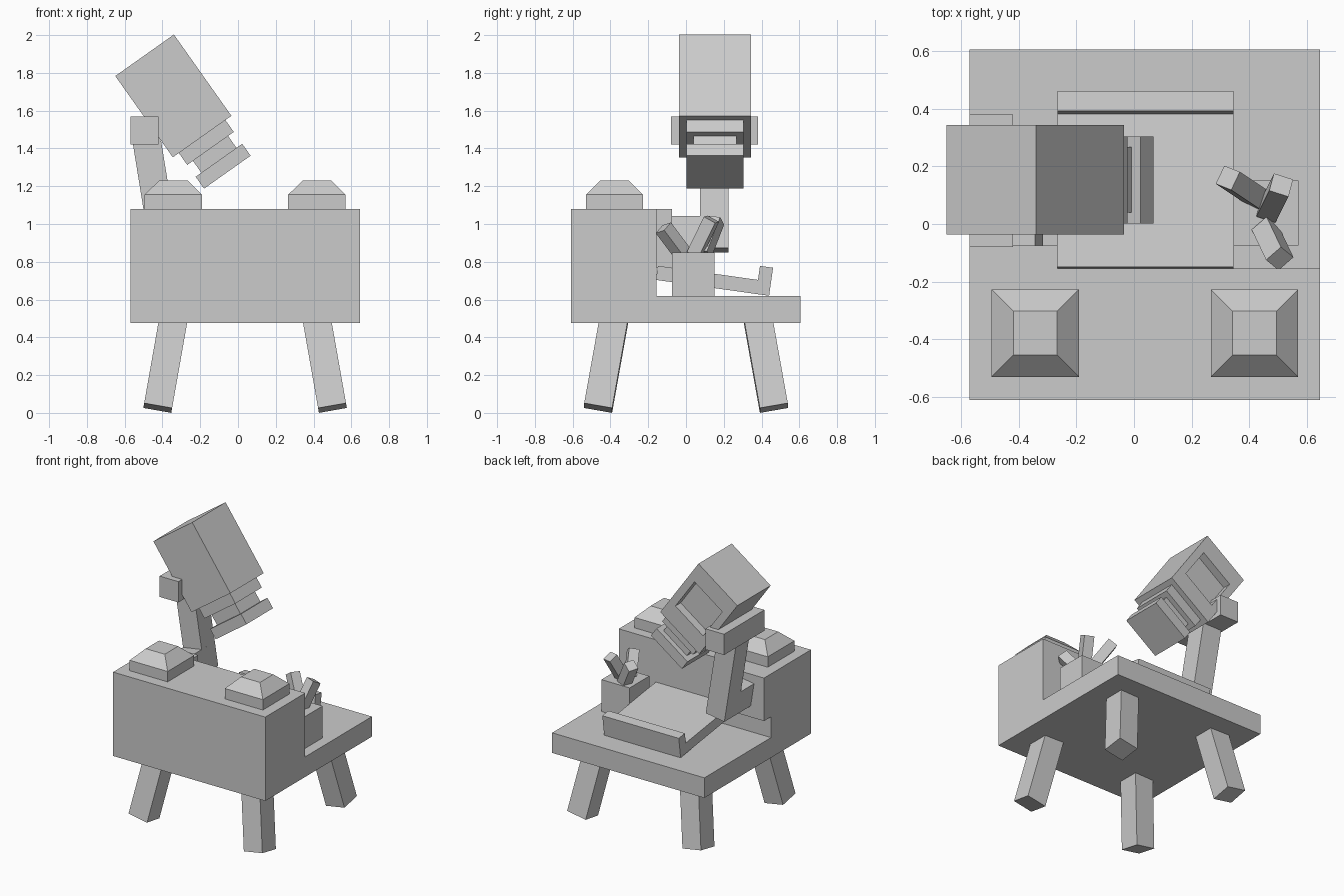
import bpy, bmesh
from math import radians
from mathutils import Matrix, Vector, Euler

if "Cube" in bpy.data.objects:
    bpy.data.objects.remove(bpy.data.objects["Cube"], do_unlink=True)

grey = bpy.data.materials.new("plain grey")
grey.use_nodes = True
COLOUR = (0.6, 0.6, 0.6, 1)
grey.diffuse_color = COLOUR
grey.node_tree.nodes["Principled BSDF"].inputs["Base Color"].default_value = COLOUR


def finish(name, bm, matrix=Matrix()):
    bmesh.ops.recalc_face_normals(bm, faces=bm.faces)
    mesh = bpy.data.meshes.new(name)
    bm.to_mesh(mesh)
    bm.free()
    mesh.materials.append(grey)
    obj = bpy.data.objects.new(name, mesh)
    obj.matrix_world = matrix
    bpy.context.collection.objects.link(obj)
    return obj


def cube(size):
    bm = bmesh.new()
    bmesh.ops.create_cube(bm, size=1)
    bmesh.ops.scale(bm, vec=size, verts=bm.verts)
    return bm


def box(name, size, centre, rotation=None):
    turn = rotation.to_matrix().to_4x4() if rotation else Matrix()
    return finish(name, cube(size), Matrix.Translation(centre) @ turn)


def span(name, x, y, z):
    """Upright box given by its ranges."""
    ranges = (x, y, z)
    return box(name, [b - a for a, b in ranges], [(a + b) / 2 for a, b in ranges])


# Body: L-shaped side profile, extruded across
LEFT, RIGHT, MID = 0.645, -0.57, 0.0375
bm = bmesh.new()
profile = [(-0.61, 0.475), (0.605, 0.475), (0.605, 0.62),
           (-0.155, 0.62), (-0.155, 1.08), (-0.61, 1.08)]
face = bm.faces.new([bm.verts.new((RIGHT, y, z)) for y, z in profile])
side = bmesh.ops.extrude_face_region(bm, geom=[face])["geom"]
bmesh.ops.translate(bm, vec=(LEFT - RIGHT, 0, 0),
                    verts=[v for v in side if isinstance(v, bmesh.types.BMVert)])
finish("desk_body", bm)

# Splayed legs
for sx, side_name in ((1, "left"), (-1, "right")):
    for sy, end_name in ((-1, "front"), (1, "back")):
        turn = Euler((radians(10 * sy), radians(-10 * sx), 0))
        foot = Vector((MID + 0.4625 * sx, 0.465 * sy, 0.026))
        up = turn.to_matrix() @ Vector((0, 0, 1))
        box(f"{end_name}_{side_name}_leg", (0.15, 0.15, 0.5), foot + up * 0.25, turn)

# Bevelled caps on the front block
for sx, side_name in ((1, "left"), (-1, "right")):
    x, y = MID + 0.38 * sx, -0.378
    box(f"{side_name}_cap_base", (0.303, 0.303, 0.075), (x, y, 1.1175))
    bm = cube((0.303, 0.303, 0.075))
    bmesh.ops.scale(bm, vec=(0.5, 0.5, 1), verts=[v for v in bm.verts if v.co.z > 0])
    finish(f"{side_name}_cap_top", bm, Matrix.Translation((x, y, 1.1925)))

# Sloping tray with a lip at the back
slope = Euler((radians(-8), 0, 0))
along = slope.to_matrix() @ Vector((0, 1, 0))
up = slope.to_matrix() @ Vector((0, 0, 1))
corner = Vector((0.04, 0.44, 0.62))
box("tray", (0.61, 0.605, 0.075), corner - along * 0.3025 + up * 0.0375, slope)
box("tray_lip", (0.61, 0.07, 0.15), corner - along * 0.035 + up * 0.075, slope)

# Holder with three leaning pens
span("pen_holder", (0.345, 0.57), (-0.075, 0.15), (0.62, 0.85))
pens = [((0.43, 0.09, 0.84), (0.325, 0.16, 1.02), 10),
        ((0.465, 0.045, 0.84), (0.51, 0.135, 1.025), 10),
        ((0.455, -0.015, 0.84), (0.505, -0.12, 0.98), 20)]
for i, (low, high, roll) in enumerate(pens, 1):
    low, high = Vector(low), Vector(high)
    turn = (high - low).to_track_quat("Z", "Y") @ Euler((0, 0, radians(roll))).to_quaternion()
    box(f"pen_{i}", (0.07, 0.07, (high - low).length), (low + high) / 2, turn)

# Bracket and leaning arm
span("arm_bracket", (RIGHT, -0.265), (-0.156, -0.075), (0.77, 1.08))
lean = Euler((0, radians(-9.2), 0))
box("arm_foot", (0.15, 0.35, 0.17), (-0.403, 0.05, 0.946), lean)
box("arm_column", (0.15, 0.15, 0.62), (-0.439, 0.15, 1.168), lean)
span("arm_crossbar", (RIGHT, -0.42), (-0.08, 0.38), (1.42, 1.57))

# Tilted head with a recessed square window on its back side
tilt = Euler((0, radians(-35.3), 0))
down = tilt.to_matrix() @ Vector((0, 0, -1))
neck = Vector((-0.19, 0.153, 1.463))
LENGTH = 0.527
bm = cube((0.38, 0.38, LENGTH))
bm.normal_update()
window = max(bm.faces, key=lambda f: f.normal.y)
bmesh.ops.inset_individual(bm, faces=[window], thickness=0.077)
for v in window.verts:
    v.co.z *= 0.63
rim = bmesh.ops.extrude_discrete_faces(bm, faces=[window])["faces"]
bmesh.ops.translate(bm, vec=(0, -0.06, 0), verts=rim[0].verts)
finish("head", bm, Matrix.Translation(neck - down * LENGTH / 2) @ tilt.to_matrix().to_4x4())

# Stepped nose below the head
STEP = 0.077
for i, (name, width) in enumerate((("nose_collar", 0.302), ("nose_neck", 0.228),
                                   ("nose_plate", 0.302))):
    box(name, (width, width, STEP), neck + down * STEP * (i + 0.5), tilt)
